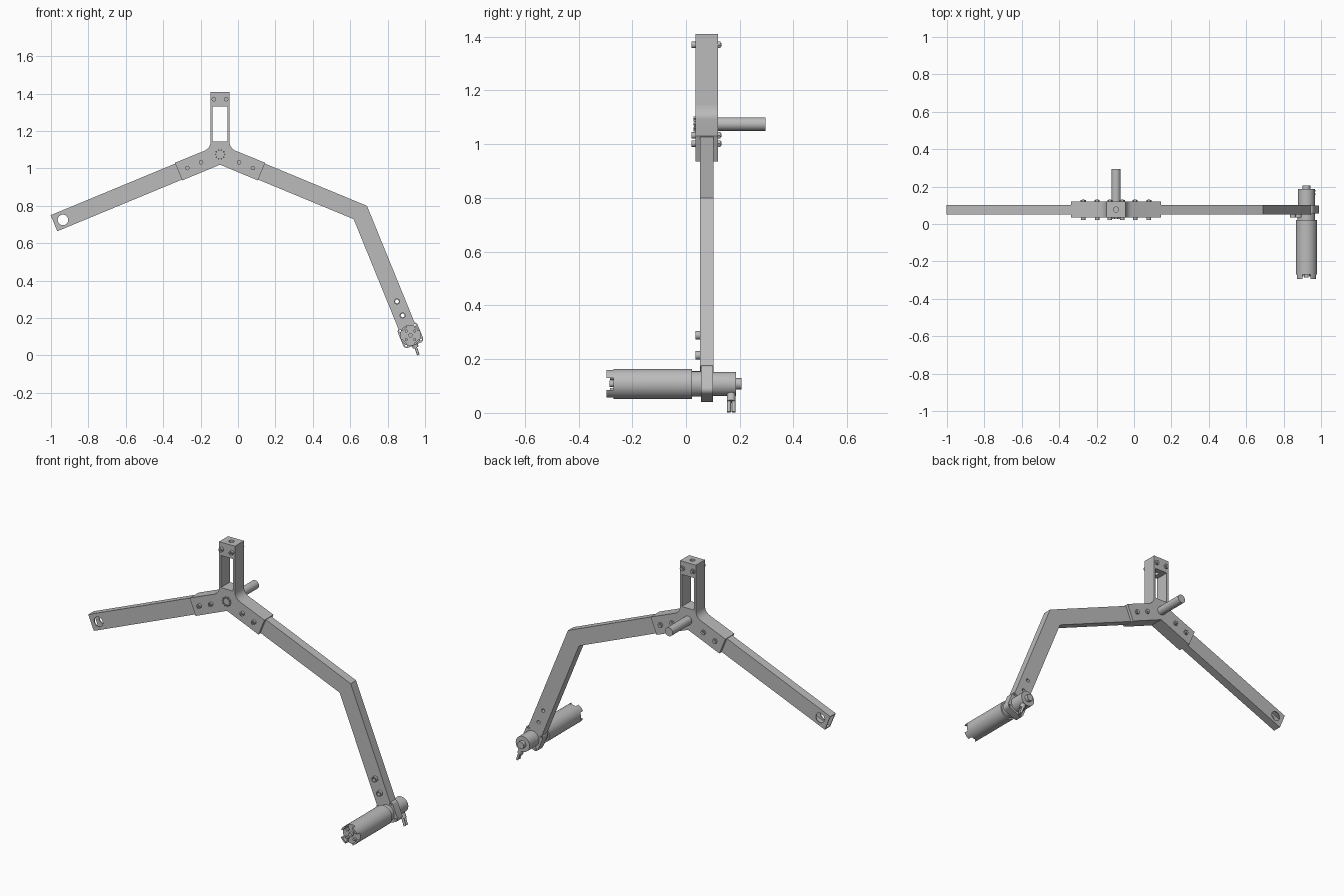
import bpy
import bmesh
from math import sin, cos, pi, radians
from mathutils import Vector, Matrix

if "Cube" in bpy.data.objects:
    bpy.data.objects.remove(bpy.data.objects["Cube"])

metal = bpy.data.materials.new("grey_metal")
metal.use_nodes = True
GREY = (0.5, 0.5, 0.5, 1)
metal.diffuse_color = GREY
metal.node_tree.nodes["Principled BSDF"].inputs["Base Color"].default_value = GREY

TILT = radians(22.5)
HUB = Vector((-0.096, 0, 1.075))
MOTOR = Vector((0.922, 0, 0.108))
MID_Y = 0.077


def finish(name, bm):
    bmesh.ops.recalc_face_normals(bm, faces=bm.faces)
    mesh = bpy.data.meshes.new(name)
    bm.to_mesh(mesh)
    bm.free()
    mesh.materials.append(metal)
    obj = bpy.data.objects.new(name, mesh)
    bpy.context.collection.objects.link(obj)
    return obj


def smooth(obj):
    bpy.ops.object.select_all(action='DESELECT')
    bpy.context.view_layer.objects.active = obj
    obj.select_set(True)
    bpy.ops.object.shade_smooth_by_angle(angle=radians(35))
    return obj


def prism(name, outline, y0, y1):
    """Extrude an (x, z) outline along y."""
    bm = bmesh.new()
    face = bm.faces.new([bm.verts.new((x, y0, z)) for x, z in outline])
    new = bmesh.ops.extrude_face_region(bm, geom=[face])["geom"]
    bmesh.ops.translate(bm, vec=(0, y1 - y0, 0),
                        verts=[v for v in new if isinstance(v, bmesh.types.BMVert)])
    return finish(name, bm)


def ring(x, z, r, n=32, turn=0.0):
    return [(x + r * cos(2 * pi * i / n + turn), z + r * sin(2 * pi * i / n + turn))
            for i in range(n)]


def disc(name, x, z, r, y0, y1, n=32):
    return smooth(prism(name, ring(x, z, r, n), y0, y1))


def block(name, x0, x1, y0, y1, z0, z1):
    return prism(name, [(x0, z0), (x1, z0), (x1, z1), (x0, z1)], y0, y1)


def rod(name, a, b, r, n=16):
    a, b = Vector(a), Vector(b)
    bm = bmesh.new()
    turn = (b - a).to_track_quat('Z', 'Y').to_matrix().to_4x4()
    bmesh.ops.create_cone(bm, cap_ends=True, segments=n, radius1=r, radius2=r,
                          depth=(b - a).length,
                          matrix=Matrix.Translation((a + b) / 2) @ turn)
    return smooth(finish(name, bm))


def cut(obj, *cutters):
    for cutter in cutters:
        cutter.hide_render = True
        mod = obj.modifiers.new("cut", 'BOOLEAN')
        mod.operation = 'DIFFERENCE'
        mod.solver = 'EXACT'
        mod.object = cutter
        bpy.context.view_layer.objects.active = obj
        bpy.ops.object.modifier_apply(modifier=mod.name)
        bpy.data.objects.remove(cutter)
    return smooth(obj)


def tube(name, path, half, half_y, wall):
    """Mitred rectangular tube along a path in the xz plane."""
    bm = bmesh.new()
    path = [Vector((x, z)) for x, z in path]
    rows = []
    for i, p in enumerate(path):
        dirs = [(path[j + 1] - path[j]).normalized()
                for j in (i - 1, i) if 0 <= j < len(path) - 1]
        t = sum(dirs, Vector((0, 0))).normalized()
        side = Vector((-t.y, t.x)) / t.dot(dirs[0])
        row = []
        for w in (0, wall):
            for s, u in ((-1, -1), (1, -1), (1, 1), (-1, 1)):
                q = p + side * s * (half - w)
                row.append(bm.verts.new((q.x, MID_Y + u * (half_y - w), q.y)))
        rows.append(row)
    for a, b in zip(rows, rows[1:]):
        for base in (0, 4):
            for k in range(4):
                m, n = base + k, base + (k + 1) % 4
                bm.faces.new((a[m], a[n], b[n], b[m]))
    for row in (rows[0], rows[-1]):
        for k in range(4):
            n = (k + 1) % 4
            bm.faces.new((row[k], row[n], row[4 + n], row[4 + k]))
    return finish(name, bm)


def along(side, dist):
    """Point on the axis of a drooping arm."""
    return HUB.x + side * dist * cos(TILT), HUB.z - dist * sin(TILT)


# Arms
right_arm = tube("right_arm", [along(-1, 0.09), along(-1, 0.961)], 0.0465, 0.025, 0.006)
cut(right_arm, disc("eye_cutter", -0.936, 0.725, 0.028, 0, 0.2))

elbow = along(1, 0.812)
foot = (MOTOR.x - 0.05 * sin(TILT), MOTOR.z + 0.05 * cos(TILT))
left_arm = tube("left_arm", [along(1, 0.09), elbow, foot], 0.0465, 0.025, 0.006)
for i, (x, z) in enumerate(((0.85, 0.289), (0.88, 0.214))):
    cut(left_arm, disc("pin_cutter", x, z, 0.011, 0, 0.2, 20))
    cut(disc(f"arm_bushing_{i}", x, z, 0.016, 0.036, 0.1, 20),
        disc("bush_cutter", x, z, 0.010, 0, 0.2, 20))

# Hub bracket with filleted shoulders
Y0, Y1 = 0.036, 0.119
corner, start, end = Vector((0.051, 0.033)), Vector((0.051, 0.07)), Vector((0.086, 0.0185))
fillet = [start * (1 - t) ** 2 + corner * 2 * t * (1 - t) + end * t * t
          for t in (k / 6 for k in range(7))]
reach, half = 0.24, 0.051
tips = [Vector((reach * cos(TILT) + s * half * sin(TILT),
                -reach * sin(TILT) + s * half * cos(TILT))) for s in (1, -1)]
flank = fillet + tips
outline = [(HUB.x + p.x, HUB.z + p.y) for p in flank] + [(HUB.x, HUB.z - 0.055)]
outline += [(HUB.x - p.x, HUB.z + p.y) for p in reversed(flank)]
smooth(prism("hub_bracket", outline, Y0, Y1))

# Upright fork and its capped block
for side, label in ((-1, "right"), (1, "left")):
    xs = sorted((HUB.x + side * 0.051, HUB.x + side * 0.040))
    block(f"fork_wall_{label}", *xs, Y0, Y1, 1.144, 1.41)
cap = block("fork_cap", HUB.x - 0.041, HUB.x + 0.041, Y0, Y1, 1.332, 1.41)
cut(cap, rod("cap_cutter", (HUB.x, MID_Y, 1.3), (HUB.x, MID_Y, 1.5), 0.014, 24))

# Through bolts: washer, socket head in front, nut and stud end behind
spots = [along(s, d) for s in (-1, 1) for d in (0.11, 0.19)]
spots += [(HUB.x - 0.033, 1.37), (HUB.x + 0.033, 1.37)]
for i, (x, z) in enumerate(spots):
    cut(disc(f"bolt_head_{i}", x, z, 0.012, 0.021, Y0, 20),
        prism("socket_cutter", ring(x, z, 0.006, 6), 0, 0.028))
    prism(f"bolt_nut_{i}", ring(x, z, 0.014, 6), Y1, 0.129)
    disc(f"bolt_stud_{i}", x, z, 0.007, 0.128, 0.132, 12)

# Pivot shaft and toothed front end
disc("pivot_shaft", HUB.x, HUB.z, 0.025, 0.1, 0.295)
disc("pivot_end", HUB.x, HUB.z, 0.019, 0.030, 0.05)
for i, (x, z) in enumerate(ring(HUB.x, HUB.z, 0.024, 10)):
    prism(f"pivot_tooth_{i}", ring(x, z, 0.005, 4, 2 * pi * i / 10), 0.027, 0.05)

# Motor can with a notched rim
mx, mz = MOTOR.x, MOTOR.z
can = disc("motor_can", mx, mz, 0.056, -0.295, 0.022, 48)
cut(can,
    disc("rim_cutter", mx, mz, 0.046, -0.4, -0.272),
    block("notch_cutter_a", mx - 0.022, mx + 0.022, -0.4, -0.27, mz - 0.1, mz + 0.1),
    block("notch_cutter_b", mx - 0.1, mx + 0.1, -0.4, -0.27, mz - 0.022, mz + 0.022))
for i, (x, z) in enumerate(ring(mx, mz, 0.032, 4, pi / 4)):
    disc(f"motor_screw_{i}", x, z, 0.008, -0.282, -0.265, 12)
disc("motor_hub", mx, mz, 0.012, -0.285, -0.265, 20)
disc("motor_neck", mx, mz, 0.047, 0.02, 0.06)
disc("encoder_housing", mx, mz, 0.045, 0.09, 0.187)
disc("encoder_stub", mx, mz, 0.021, 0.18, 0.207, 24)

# Rounded square mounting plate in line with the arm
plate_outline = []
for q in range(4):
    centre = Vector((0.037, 0.037))
    for k in range(6):
        a = k * pi / 10
        p = centre + Vector((cos(a), sin(a))) * 0.02
        p = Matrix.Rotation(q * pi / 2 + TILT, 2) @ p
        plate_outline.append((mx + p.x, mz + p.y))
plate = prism("motor_plate", plate_outline, 0.055, 0.1)
for x, z in ring(mx, mz, 0.060, 4, pi / 4 + TILT):
    cut(plate, disc("plate_cutter", x, z, 0.006, 0, 0.2, 16))

# Cable plug under the encoder
rod("cable_plug", (0.938, 0.168, 0.075), (0.951, 0.168, 0.042), 0.016)
for i, y in enumerate((0.160, 0.177)):
    rod(f"cable_{i}", (0.948, y, 0.05), (0.964, y, 0.003), 0.007, 12)
